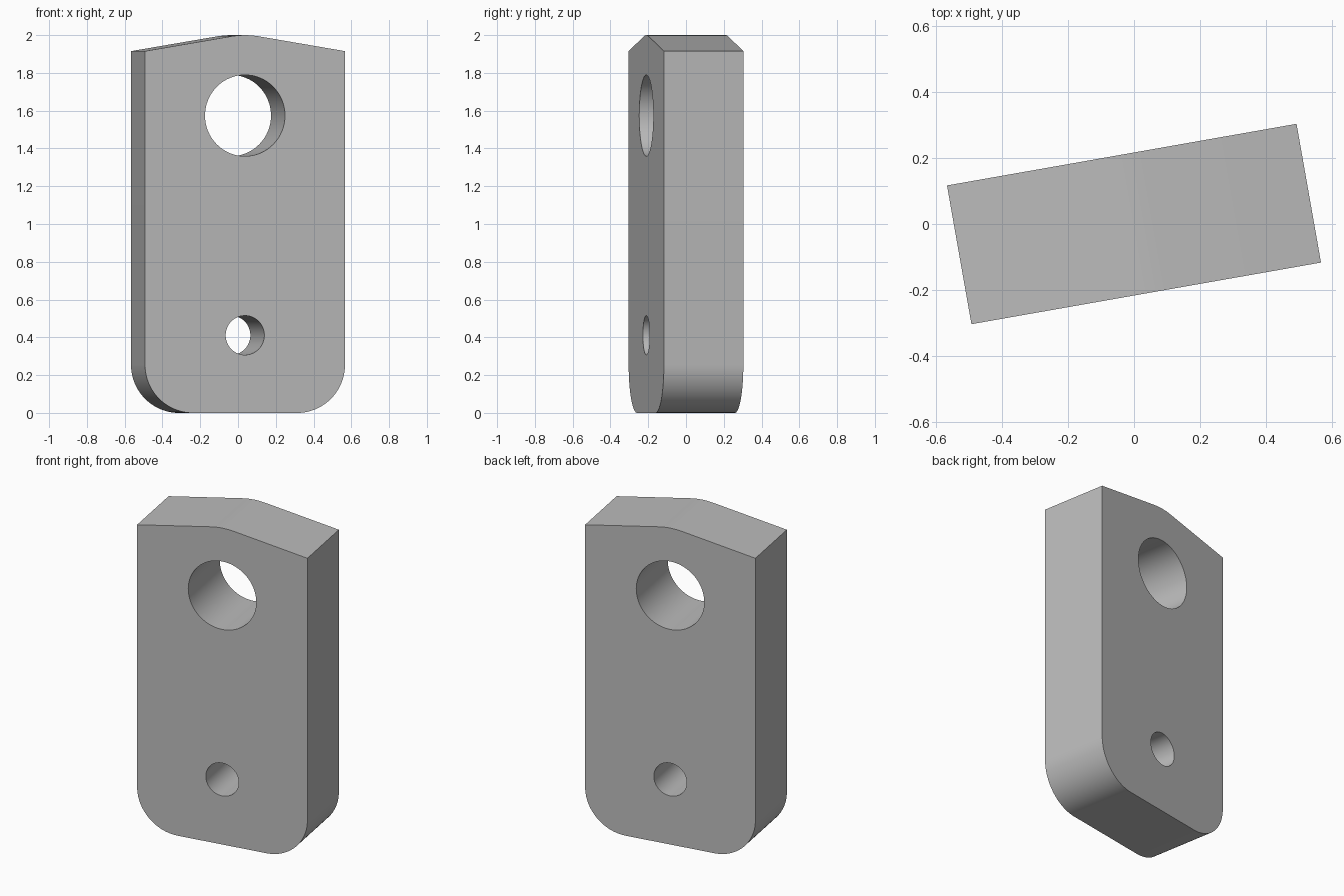
import bpy, bmesh
from math import sin, cos, tan, pi, radians
from mathutils import Matrix

cube = bpy.data.objects.get("Cube")
if cube:
    bpy.data.objects.remove(cube, do_unlink=True)

WIDTH, DEPTH, CORNER = 1.076, 0.427, 0.257
TURN = radians(10)
EYE_Z, EYE_R = 1.574, 0.215
PIN_Z, PIN_R = 0.411, 0.104
CROWN_R, SLOPE = 0.426, radians(9.6)

grey = bpy.data.materials.new("plain grey")
grey.use_nodes = True
colour = (0.5, 0.5, 0.5, 1)
grey.diffuse_color = colour
grey.node_tree.nodes["Principled BSDF"].inputs["Base Color"].default_value = colour


def arc(cx, cz, r, start, end, steps):
    angles = [start + (end - start) * i / steps for i in range(steps + 1)]
    return [(cx + r * cos(a), cz + r * sin(a)) for a in angles]


def prism(name, outline, depth):
    """Extrude an x-z outline along y, centred on y = 0."""
    bm = bmesh.new()
    face = bm.faces.new([bm.verts.new((x, -depth / 2, z)) for x, z in outline])
    moved = bmesh.ops.extrude_face_region(bm, geom=[face])["geom"]
    verts = [v for v in moved if isinstance(v, bmesh.types.BMVert)]
    bmesh.ops.translate(bm, verts=verts, vec=(0, depth, 0))
    bmesh.ops.recalc_face_normals(bm, faces=bm.faces[:])
    mesh = bpy.data.meshes.new(name)
    bm.to_mesh(mesh)
    bm.free()
    mesh.materials.append(grey)
    obj = bpy.data.objects.new(name, mesh)
    bpy.context.collection.objects.link(obj)
    return obj


# Plate outline: rounded lower corners, sloped shoulders, softly rounded crown
half = WIDTH / 2
shoulder_z = EYE_Z + CROWN_R / cos(SLOPE) - half * tan(SLOPE)
outline = arc(CORNER - half, CORNER, CORNER, pi, 1.5 * pi, 20)
outline += arc(half - CORNER, CORNER, CORNER, 1.5 * pi, 2 * pi, 20)
outline.append((half, shoulder_z))
outline += arc(0, EYE_Z, CROWN_R, pi / 2 - SLOPE, pi / 2 + SLOPE, 4)
outline.append((-half, shoulder_z))
plate = prism("link_plate", outline, DEPTH)

# Through holes
cutters = []
for name, z, r in (("eye_cutter", EYE_Z, EYE_R), ("pin_cutter", PIN_Z, PIN_R)):
    cutter = prism(name, arc(0, z, r, 0, 2 * pi, 64)[:-1], DEPTH * 2)
    cutter.hide_render = True
    mod = plate.modifiers.new(name, "BOOLEAN")
    mod.operation, mod.solver, mod.object = "DIFFERENCE", "EXACT", cutter
    cutters.append(cutter)

bpy.ops.object.select_all(action="DESELECT")
plate.select_set(True)
bpy.context.view_layer.objects.active = plate
for mod in plate.modifiers[:]:
    bpy.ops.object.modifier_apply(modifier=mod.name)
for cutter in cutters:
    bpy.data.objects.remove(cutter, do_unlink=True)

# Turn the whole plate about the vertical axis
plate.data.transform(Matrix.Rotation(TURN, 4, "Z"))
bpy.ops.object.shade_smooth_by_angle(angle=radians(30))
